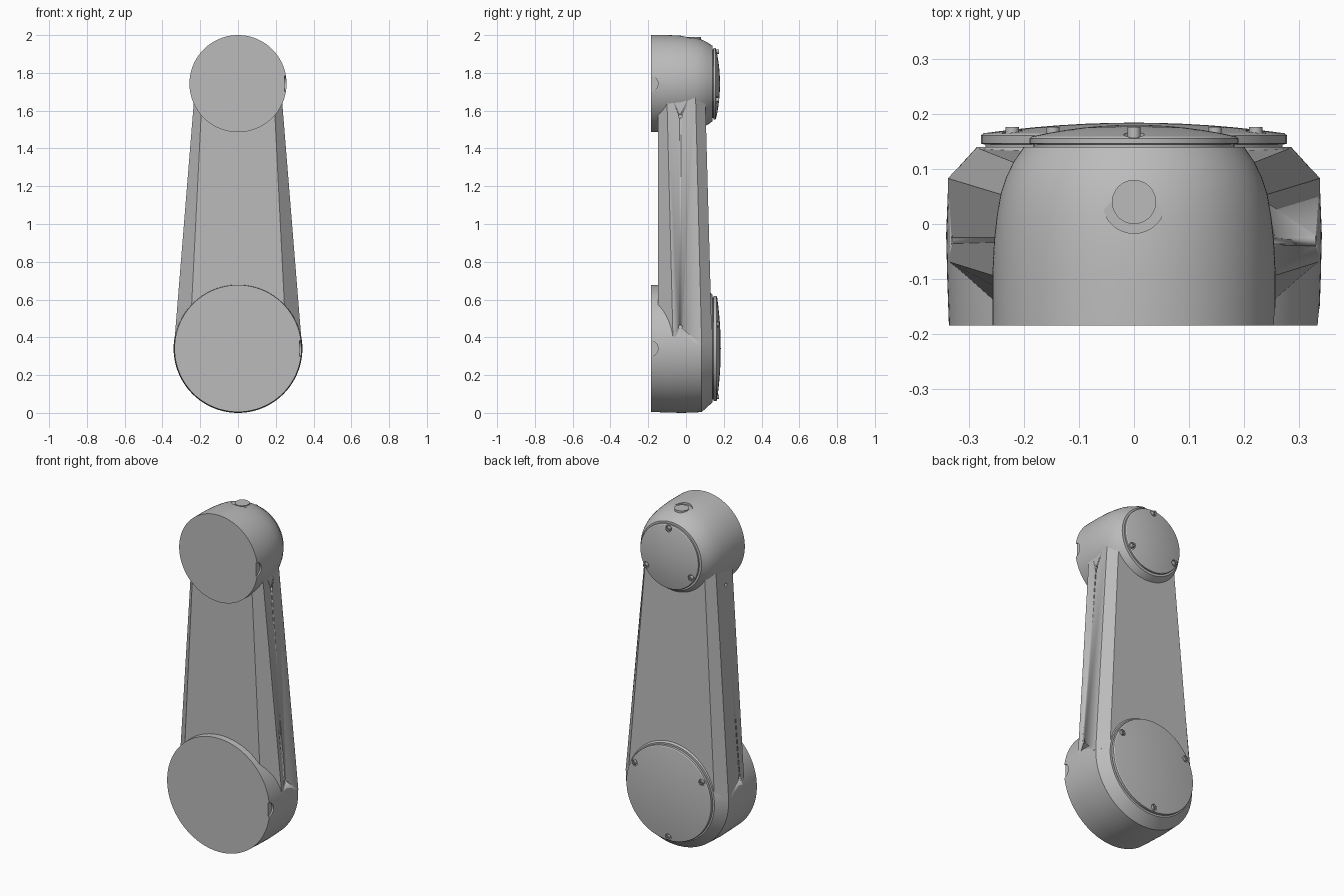
import bpy, bmesh, math
from mathutils import Vector, Matrix

default = bpy.data.objects.get("Cube")
if default:
    bpy.data.objects.remove(default)

grey = bpy.data.materials.new("machined grey")
grey.use_nodes = True
COLOUR = (0.5, 0.5, 0.5, 1)
grey.diffuse_color = COLOUR
grey.node_tree.nodes["Principled BSDF"].inputs["Base Color"].default_value = COLOUR

LOWER_Z, UPPER_Z = 0.341, 1.743


def finish(name, bm, angle=25):
    bmesh.ops.recalc_face_normals(bm, faces=bm.faces)
    mesh = bpy.data.meshes.new(name)
    bm.to_mesh(mesh)
    bm.free()
    mesh.materials.append(grey)
    obj = bpy.data.objects.new(name, mesh)
    bpy.context.collection.objects.link(obj)
    smooth(obj, angle)
    return obj


def smooth(obj, angle=25):
    bpy.ops.object.select_all(action="DESELECT")
    obj.select_set(True)
    bpy.context.view_layer.objects.active = obj
    bpy.ops.object.shade_smooth_by_angle(angle=math.radians(angle))


def lathe(name, profile, z, steps=96):
    """Spin (radius, y) points about the front-to-back axis at height z."""
    bm = bmesh.new()
    verts = [bm.verts.new((r, y, z)) for r, y in profile]
    edges = [bm.edges.new(pair) for pair in zip(verts, verts[1:])]
    bmesh.ops.spin(bm, geom=verts + edges, cent=(0, 0, z), axis=(0, 1, 0),
                   angle=math.tau, steps=steps)
    bmesh.ops.remove_doubles(bm, verts=bm.verts, dist=1e-4)
    return finish(name, bm)


def rod(name, start, end, radius, sides=32):
    """Cylinder between two points."""
    start, end = Vector(start), Vector(end)
    axis = end - start
    bm = bmesh.new()
    turn = axis.to_track_quat("Z", "Y").to_matrix().to_4x4()
    bmesh.ops.create_cone(bm, cap_ends=True, segments=sides, radius1=radius,
                          radius2=radius, depth=axis.length,
                          matrix=Matrix.Translation((start + end) / 2) @ turn)
    return finish(name, bm)


def cut(target, cutter):
    mod = target.modifiers.new("cut", "BOOLEAN")
    mod.operation, mod.solver, mod.object = "DIFFERENCE", "EXACT", cutter
    bpy.context.view_layer.objects.active = target
    bpy.ops.object.modifier_apply(modifier=mod.name)
    bpy.data.objects.remove(cutter)


# Joint housings
lower_housing = lathe("lower_housing", [
    (0, -0.184), (0.336, -0.184), (0.339, -0.1), (0.341, -0.02),
    (0.337, 0.083), (0.285, 0.14), (0, 0.14)], LOWER_Z, 128)
upper_housing = lathe("upper_housing", [
    (0, -0.184), (0.257, -0.184), (0.257, -0.09), (0.254, -0.03), (0.249, 0.015),
    (0.242, 0.055), (0.232, 0.085), (0.219, 0.112), (0.2, 0.14), (0, 0.14)],
    UPPER_Z, 128)

# Tapered link with bevelled corners
def section(bm, z, side, front_in, back_in, ys):
    front, front_edge, back_edge, back = ys
    half = [(front_in, front), (side, front_edge), (side, back_edge), (back_in, back)]
    loop = half + [(-x, y) for x, y in reversed(half)]
    return [bm.verts.new((x, y, z)) for x, y in loop]

bm = bmesh.new()
low = section(bm, 0.36, 0.338, 0.256, 0.284, (-0.147, -0.068, 0.083, 0.138))
high = section(bm, 1.743, 0.226, 0.187, 0.188, (-0.147, -0.103, 0.049, 0.1))
bm.faces.new(low)
bm.faces.new(high)
for i in range(len(low)):
    j = (i + 1) % len(low)
    bm.faces.new((low[i], low[j], high[j], high[i]))
link = finish("tapered_link", bm, 10)

# Side screw holes in the link
for sign in (-1, 1):
    for z, x in ((1.57, 0.24), (0.455, 0.33)):
        cut(link, rod("hole_cutter", (sign * (x - 0.012), -0.03, z),
                      (sign * (x + 0.05), -0.03, z), 0.01, 20))

# Shallow half-round notches at the front rims, left side only
for housing, radius, z in ((lower_housing, 0.336, LOWER_Z), (upper_housing, 0.257, UPPER_Z)):
    cut(housing, rod("notch_cutter", (radius - 0.01, -0.19, z),
                     (radius + 0.05, -0.19, z), 0.042))

# Spot-faced plug on top of the upper housing
cut(upper_housing, rod("spotface_cutter", (0, 0.04, 1.984), (0, 0.04, 2.1), 0.057, 48))
rod("top_plug", (0, 0.04, 1.93), (0, 0.04, 1.989), 0.04, 48)
for housing in (lower_housing, upper_housing):
    smooth(housing)

# Domed back covers, each with three recessed screws
def cover(name, z, radius, rim, crown, screw_radius, first_angle):
    dome = [(radius - 0.005) * (1 - i / 6) for i in range(7)]
    profile = [(0, 0.13), (radius - 0.008, 0.13), (radius - 0.008, 0.144),
               (radius, 0.146), (radius, rim - 0.003)]
    profile += [(r, crown - (crown - rim) * (r / radius) ** 2) for r in dome]
    plate = lathe(name + "_cover", profile, z)
    for i in range(3):
        a = math.radians(first_angle + 120 * i)
        x, h = screw_radius * math.cos(a), z + screw_radius * math.sin(a)
        cut(plate, rod("pocket_cutter", (x, rim - 0.004, h), (x, 0.25, h), 0.019))
        screw = rod(f"{name}_cover_screw_{i + 1}", (x, 0.15, h), (x, 0.176, h), 0.012, 24)
        cut(screw, rod("socket_cutter", (x, 0.168, h), (x, 0.2, h), 0.006, 6))
        smooth(screw)
    smooth(plate)

cover("lower", LOWER_Z, 0.278, 0.164, 0.184, 0.255, 30)
cover("upper", UPPER_Z, 0.19, 0.158, 0.18, 0.17, 90)
